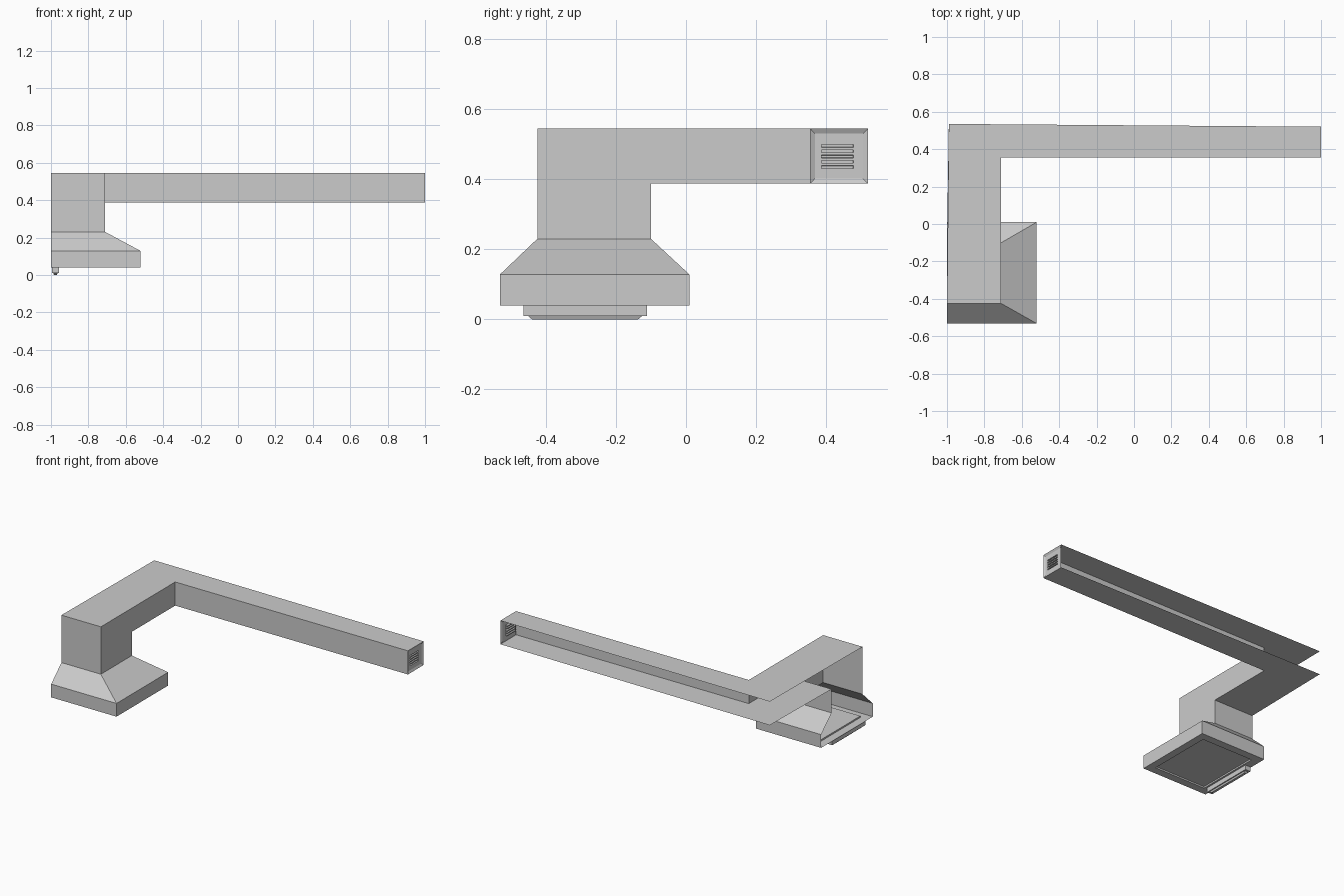
import bpy, bmesh

if "Cube" in bpy.data.objects:
    bpy.data.objects.remove(bpy.data.objects["Cube"])

XL, XW = -1.0, -0.71            # open left edge, duct inner wall
YF, YN, YW = -0.425, -0.10, 0.355
ZN, ZB, ZT = 0.23, 0.388, 0.545  # neck bottom, duct bottom, duct top
BL, BR = (-0.99, 0.535), (1.0, 0.52)  # back corners of the duct


def finish(name, bm):
    bmesh.ops.remove_doubles(bm, verts=bm.verts, dist=1e-5)
    me = bpy.data.meshes.new(name)
    bm.to_mesh(me)
    bm.free()
    ob = bpy.data.objects.new(name, me)
    bpy.context.collection.objects.link(ob)
    return ob


def poly(bm, pts):
    return bm.faces.new([bm.verts.new(p) for p in pts])


def skin(bm, rings, closed):
    # joins matching rings of points with quads
    for a, b in zip(rings, rings[1:]):
        n = len(a)
        for i in range(n if closed else n - 1):
            j = (i + 1) % n
            poly(bm, [a[i], a[j], b[j], b[i]])


def rect(x0, x1, y0, y1, z):
    return [(x0, y0, z), (x1, y0, z), (x1, y1, z), (x0, y1, z)]


# L-shaped duct, open at the back and left
bm = bmesh.new()
poly(bm, [(x, y, ZT) for x, y in
          [(XL, YF), (XW, YF), (XW, YW), (1, YW), BR, BL]])
poly(bm, [(x, y, ZB) for x, y in
          [BL, BR, (1, YW), (XW, YW), (XW, YN), (XL, YN)]])
walls = [(XL, YF), (XW, YF), (XW, YN), (XW, YW), (1, YW)]
skin(bm, [[(x, y, z) for x, y in walls] for z in (ZB, ZT)], False)
finish("duct", bm)

# vertical neck, flared canopy and its rim, open at the left
bm = bmesh.new()
skin(bm, [rect(XL, -0.52, -0.532, 0.01, 0.04),
          rect(XL, -0.52, -0.532, 0.01, 0.128),
          rect(XL, XW, YF, YN, ZN),
          rect(XL, XW, YF, YN, ZB)], False)
finish("hood_canopy", bm)

# underside with recessed filter panel
bm = bmesh.new()
inner = (-0.945, -0.57, -0.48, -0.042)
skin(bm, [rect(XL, -0.52, -0.532, 0.01, 0.04), rect(*inner, 0.04),
          rect(*inner, 0.05)], True)
poly(bm, rect(*inner, 0.05)[::-1])
finish("filter_underside", bm)

# control bar below the rim, with a tapered lower face
bm = bmesh.new()
rings = [rect(-0.995, -0.957, -0.465, -0.112, 0.04),
         rect(-0.995, -0.957, -0.465, -0.112, 0.01),
         rect(-0.988, -0.964, -0.452, -0.125, 0.01),
         rect(-0.984, -0.968, -0.44, -0.137, 0.0)]
skin(bm, rings, True)
poly(bm, rings[0])
poly(bm, rings[-1][::-1])
bmesh.ops.remove_doubles(bm, verts=bm.verts, dist=1e-5)
bmesh.ops.recalc_face_normals(bm, faces=bm.faces)
finish("control_bar", bm)

# duct end cap: shallow frame and five louver slots
bm = bmesh.new()


def end_ring(x, y0, y1, z0, z1):
    return [(x, y0, z0), (x, y1, z0), (x, y1, z1), (x, y0, z1)]


X = 0.993
skin(bm, [end_ring(1, 0.355, 0.52, ZB, ZT),
          end_ring(X, 0.368, 0.506, 0.402, 0.531)], True)
ys = [0.368, 0.387, 0.478, 0.506]
zs = [0.402]
for k in range(5):
    zs += [0.431 + k * 0.0152, 0.439 + k * 0.0152]
zs.append(0.531)
slots = []
for r in range(len(zs) - 1):
    for c in range(3):
        f = poly(bm, end_ring(X, ys[c], ys[c + 1], zs[r], zs[r + 1]))
        if c == 1 and r % 2 == 1:
            slots.append(f)
bm.normal_update()
bmesh.ops.inset_individual(bm, faces=slots, thickness=0.0008, depth=-0.015)
finish("louvered_end", bm)
